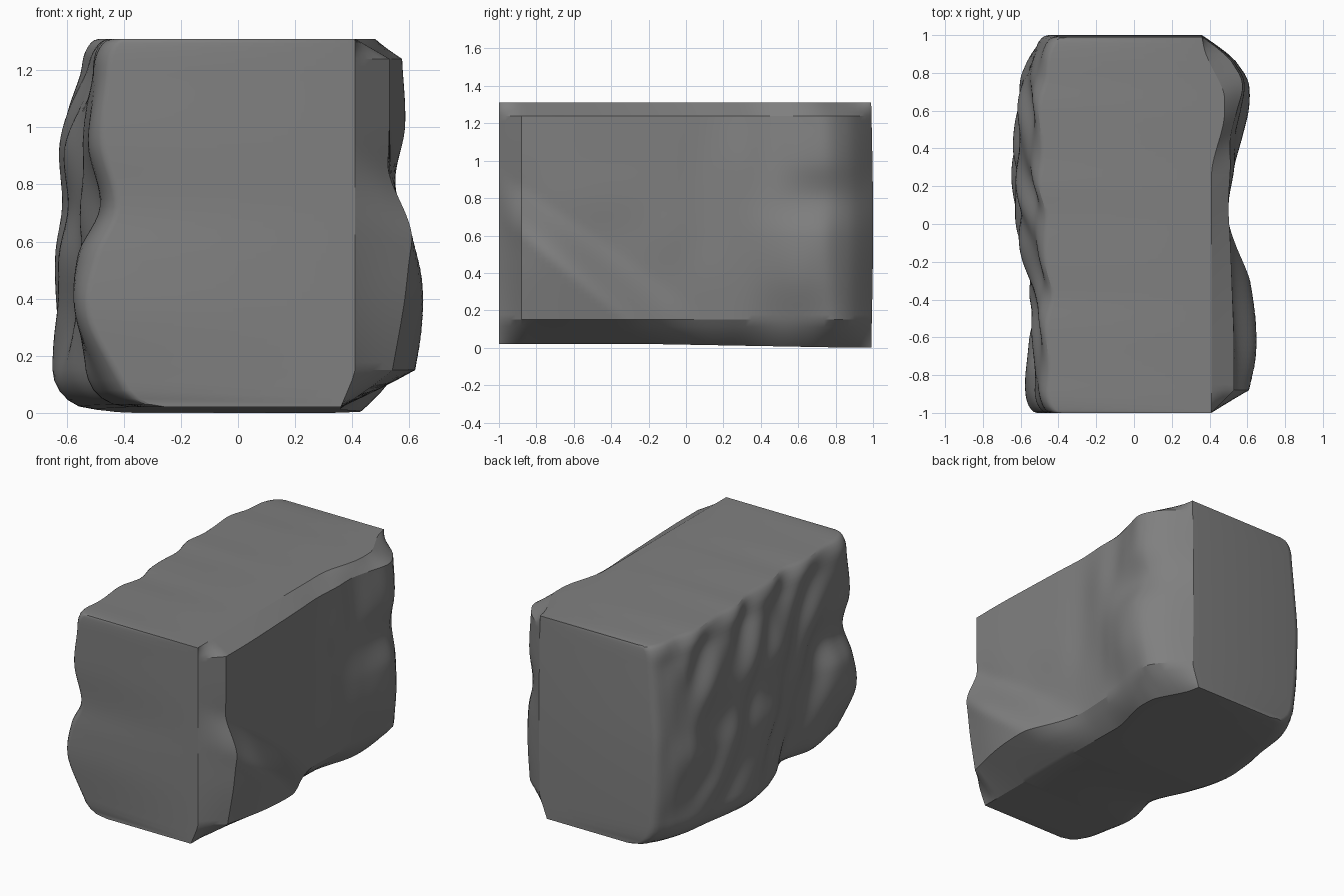
import bpy, bmesh, math

if "Cube" in bpy.data.objects:
    bpy.data.objects.remove(bpy.data.objects["Cube"])

# Side relief: distance from the centre plane, rows run along y, columns along z
RY = [-.88, -.65, -.35, -.1, .1, .3, .45, .6, .72, .82]
RZ = [.15, .38, .6, .8, 1.0, 1.24]
R = [[.51, .51, .50, .52, .53, .53],
     [.52, .52, .52, .53, .53, .53],
     [.51, .51, .51, .52, .52, .52],
     [.50, .50, .51, .51, .51, .51],
     [.49, .50, .50, .50, .50, .50],
     [.50, .52, .53, .53, .53, .51],
     [.51, .56, .57, .545, .53, .51],
     [.54, .60, .60, .55, .565, .545],
     [.56, .605, .605, .55, .585, .575],
     [.57, .59, .58, .54, .575, .56]]
LY = [-1, -.8, -.6, -.35, -.1, .2, .5, .75, .93]
LZ = [.12, .35, .55, .72, .95, 1.2]
L = [[.46, .57, .54, .47, .52, .50],
     [.50, .57, .56, .48, .53, .50],
     [.53, .55, .52, .49, .53, .50],
     [.48, .52, .53, .55, .54, .49],
     [.58, .58, .60, .58, .60, .51],
     [.65, .63, .63, .60, .61, .53],
     [.61, .62, .62, .60, .61, .54],
     [.57, .58, .60, .58, .58, .52],
     [.50, .52, .53, .53, .51, .49]]


def clamp(v):
    return max(0.0, min(1.0, v))


def smooth(v):
    v = clamp(v)
    return v * v * (3 - 2 * v)


def spline(xs, vs, x):
    """Smooth interpolation through the points (xs, vs)."""
    x = max(xs[0], min(xs[-1], x))
    i = next((k for k in range(len(xs) - 2) if x <= xs[k + 1]), len(xs) - 2)
    h = xs[i + 1] - xs[i]
    t = (x - xs[i]) / h

    def slope(k):
        a, b = max(k - 1, 0), min(k + 1, len(xs) - 1)
        return (vs[b] - vs[a]) / (xs[b] - xs[a]) * h
    m0, m1 = slope(i), slope(i + 1)
    return ((2*t**3 - 3*t*t + 1) * vs[i] + (t**3 - 2*t*t + t) * m0
            + (3*t*t - 2*t**3) * vs[i + 1] + (t**3 - t*t) * m1)


def relief(ys, zs, table, y, z):
    return spline(ys, [spline(zs, row, z) for row in table], y)


def right_x(y, z):
    # Chamfer around the right face
    t = (clamp((y + 1) / .12) * math.sin(math.pi / 2 * clamp((.99 - y) / .25))
         * clamp((z - .02) / .13) * clamp((1.31 - z) / .07))
    base = (.41 - .05 * clamp((y - .7) / .29) - .05 * clamp((.14 - z) / .12)
            + .07 * smooth((y - .25) / .35) * smooth((.95 - y) / .3))
    d = relief(RY, RZ, R, y, z)
    # Diagonal ridge across the lower front corner
    u = z - .6 + .81 * (y + .88)
    h = .13 - .02 * ((y + .6) / .28) ** 2
    width = .27 + .12 * clamp(y + .95)
    d += max(h, 0) * (1 - smooth(u / width) if u > 0 else clamp(1 + 1.6 * u))
    return base + (d - base) * t


def left_x(y, z):
    # Diagonal weathered ridges, fading toward the front and the back
    c = y + .8 * z
    fade = (clamp((c + .45) / .35) * clamp((1.0 - y) / .3) * clamp(z / .3)
            * clamp((y + 1) / .3))
    d = relief(LY, LZ, L, y, z)
    d += fade * (.012 * math.sin(16 * c + 1.3 * math.sin(5 * z))
                 + .003 * math.sin(27 * c - 6 * z + 1))
    # Rounded borders
    for t, amount in ((clamp((z - .02) / .13), .15), (clamp((1.31 - z) / .11), .06),
                      (clamp((y + 1) / .12), .06), (clamp((.99 - y) / .12), .08)):
        d -= amount * (1 - math.sqrt(1 - (1 - t) ** 2))
    return -d


# Stations along the block and levels up its sides
ys = ([-1, -.995, -.985, -.965, -.94, -.91] + [-.88 + .03 * i for i in range(57)]
      + [.86, .9, .93, .955, .975, .985, .99])
zs = ([.02, .03, .05, .08, .115, .15] + [.15 + 1.09 * i / 40 for i in range(1, 41)]
      + [1.26, 1.28, 1.295, 1.305, 1.31])

bm = bmesh.new()
rings = []
for y in ys:
    sag = .02 * clamp((y + .2) / 1.1)      # underside dips toward the back
    lean = lambda z: z - sag * clamp((.15 - z) / .13)
    bow = lambda z: .01 * math.sin(math.pi * z / 1.31) * clamp((y - .8) / .19)
    pts = [(right_x(y, z), y + bow(z), lean(z)) for z in zs]
    pts += [(left_x(y, z), y + bow(z), lean(z)) for z in reversed(zs)]
    rings.append([bm.verts.new(p) for p in pts])
n = len(rings[0])
for a, b in zip(rings, rings[1:]):
    for i in range(n):
        j = (i + 1) % n
        bm.faces.new((a[i], a[j], b[j], b[i]))
# End caps as strips across x
for ring in (rings[0], rings[-1]):
    for i in range(len(zs) - 1):
        bm.faces.new((ring[i], ring[i + 1], ring[n - 2 - i], ring[n - 1 - i]))
bmesh.ops.recalc_face_normals(bm, faces=bm.faces)

mesh = bpy.data.meshes.new("stone_block")
bm.to_mesh(mesh)
bm.free()
block = bpy.data.objects.new("stone_block", mesh)
bpy.context.collection.objects.link(block)

# Dark grey stone
stone = bpy.data.materials.new("dark_stone")
stone.diffuse_color = (.215, .215, .215, 1)
stone.use_nodes = True
stone.node_tree.nodes["Principled BSDF"].inputs["Base Color"].default_value = stone.diffuse_color
mesh.materials.append(stone)

bpy.context.view_layer.objects.active = block
block.select_set(True)
bpy.ops.object.shade_smooth_by_angle(angle=math.radians(26))
